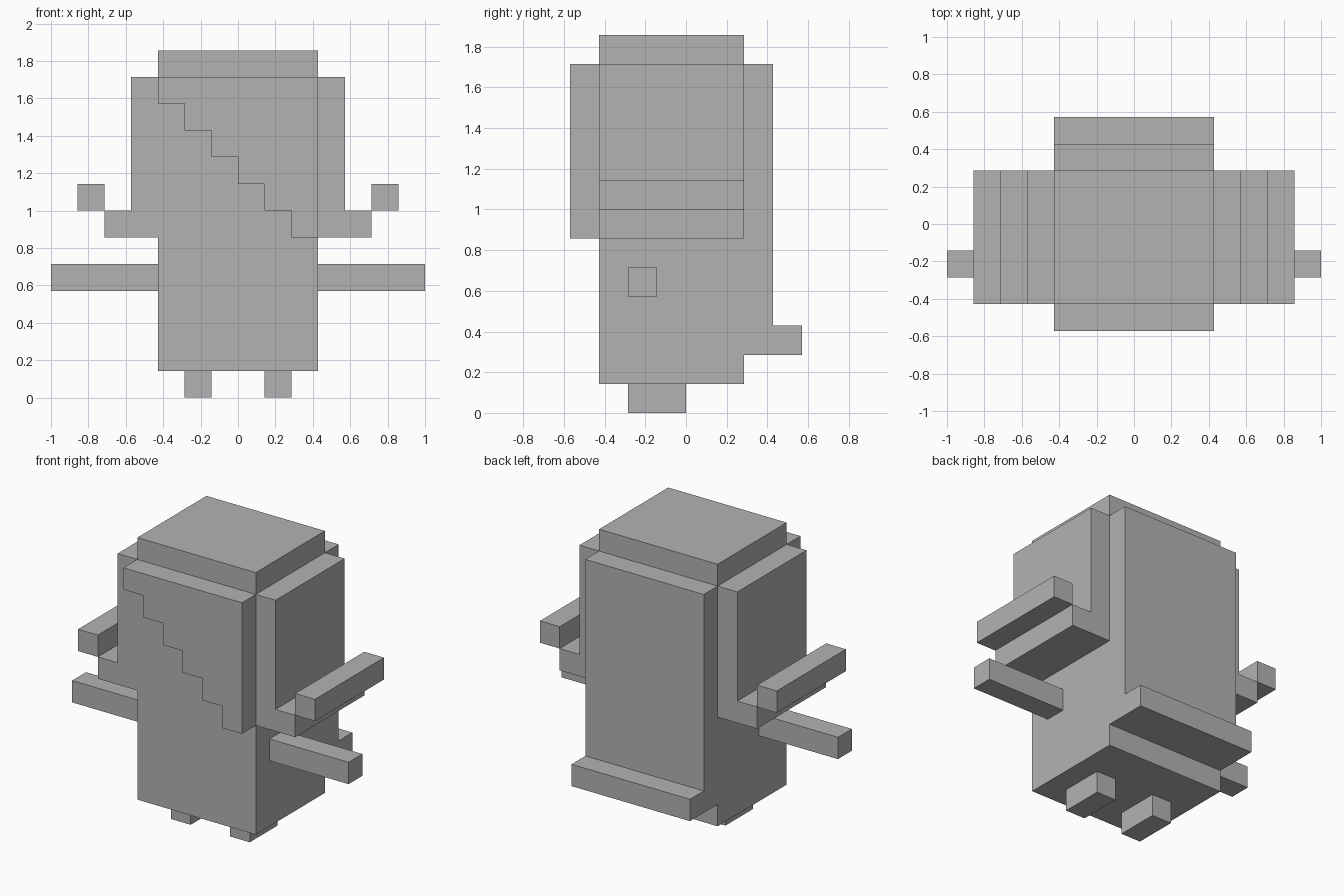
import bpy
import bmesh

cube = bpy.data.objects.get("Cube")
if cube:
    bpy.data.objects.remove(cube, do_unlink=True)

U = 1 / 7  # one block

grey = bpy.data.materials.new("plain grey")
grey.use_nodes = True
colour = (0.45, 0.45, 0.45, 1)
grey.diffuse_color = colour
grey.node_tree.nodes["Principled BSDF"].inputs["Base Color"].default_value = colour


def prism(name, outline, y0, y1, mirror=False):
    """Extrude an (x, z) outline, in blocks, from y0 to y1."""
    bm = bmesh.new()
    face = bm.faces.new([bm.verts.new((x * U, y0 * U, z * U)) for x, z in outline])
    new = bmesh.ops.extrude_face_region(bm, geom=[face])["geom"]
    verts = [g for g in new if isinstance(g, bmesh.types.BMVert)]
    bmesh.ops.translate(bm, vec=(0, (y1 - y0) * U, 0), verts=verts)
    bmesh.ops.recalc_face_normals(bm, faces=bm.faces)
    mesh = bpy.data.meshes.new(name)
    bm.to_mesh(mesh)
    bm.free()
    mesh.materials.append(grey)
    obj = bpy.data.objects.new(name, mesh)
    bpy.context.collection.objects.link(obj)
    if mirror:
        obj.modifiers.new("Mirror", 'MIRROR').use_axis[0] = True
    return obj


def box(name, x0, x1, y0, y1, z0, z1, mirror=False):
    return prism(name, [(x0, z0), (x1, z0), (x1, z1), (x0, z1)], y0, y1, mirror)


# Body core
box("body", -3, 3, -3, 2, 1, 13)

# Front plate with a stepped lower edge running down towards +x
steps = [(-3, 12), (-3, 11)]
for i in range(5):
    steps += [(i - 2, 11 - i), (i - 2, 10 - i)]
prism("front_stepped_plate", steps + [(3, 6), (3, 12)], -4, -3)

# Back plate with a ledge at its foot
box("back_plate", -3, 3, 2, 3, 2, 12)
box("back_ledge", -3, 3, 3, 4, 2, 3)

# Side plates flaring into a brim with a raised lip
prism("side_brims", [(3, 6), (5, 6), (5, 7), (4, 7), (4, 12), (3, 12)], -3, 2, mirror=True)
box("brim_lips", 5, 6, -3, 2, 7, 8, mirror=True)

# Arms and feet
box("arms", 3, 7, -2, -1, 4, 5, mirror=True)
box("feet", 1, 2, -2, 0, 0, 1, mirror=True)
